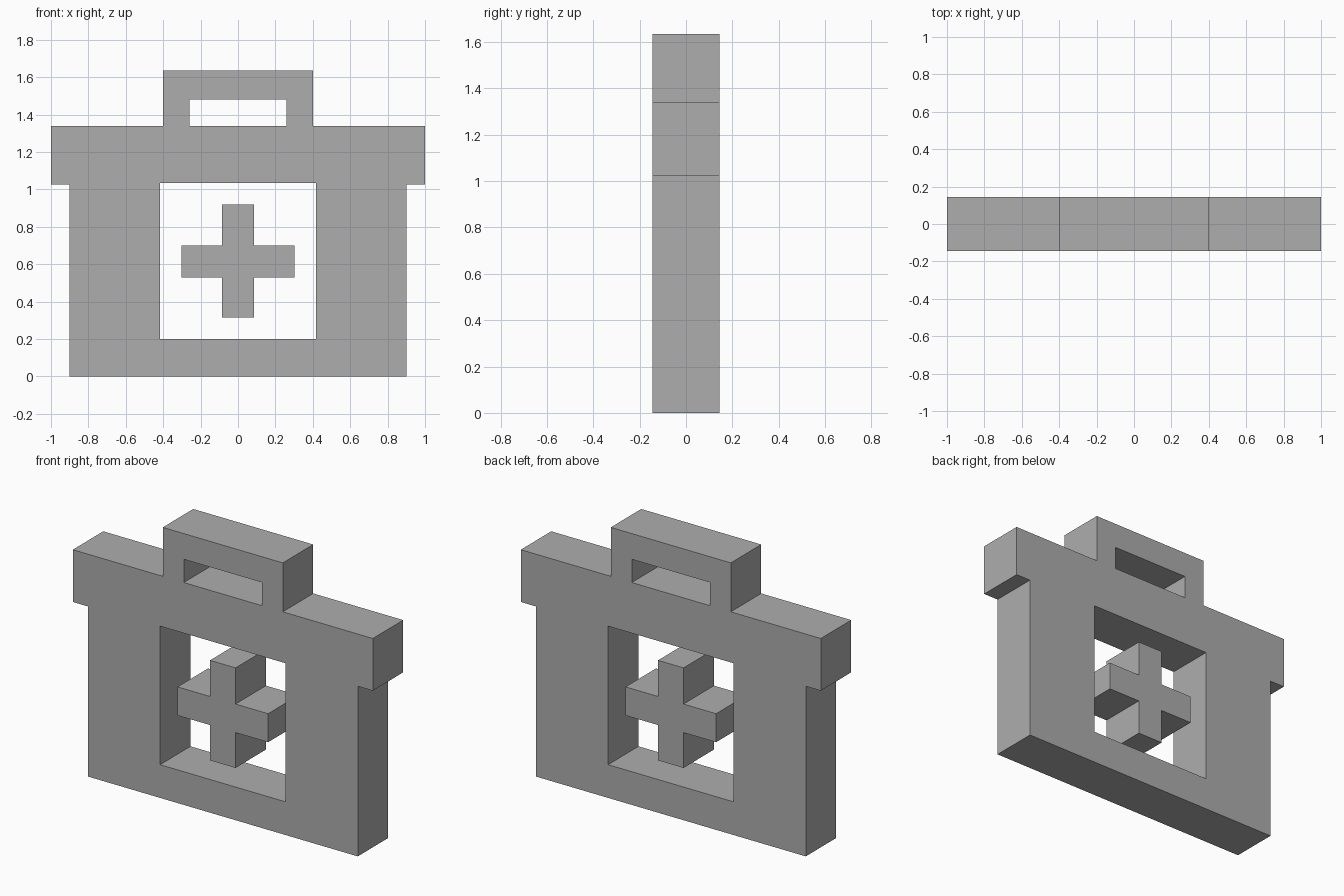
import bpy
import bmesh

cube = bpy.data.objects.get("Cube")
if cube:
    bpy.data.objects.remove(cube, do_unlink=True)

DEPTH = 0.29

grey = bpy.data.materials.new("plain grey")
grey.use_nodes = True
grey.diffuse_color = (0.42, 0.42, 0.42, 1)
grey.node_tree.nodes["Principled BSDF"].inputs["Base Color"].default_value = grey.diffuse_color


def mirrored(half):
    """Close a right-hand half profile by mirroring it across x = 0."""
    return half + [(-x, z) for x, z in reversed(half)]


def slab(name, loops):
    """Fill the loops (outline first, then holes) and thicken them along y."""
    bm = bmesh.new()
    edges = []
    for loop in loops:
        verts = [bm.verts.new((x, 0, z)) for x, z in loop]
        edges += [bm.edges.new((a, b)) for a, b in zip(verts, verts[1:] + verts[:1])]
    bmesh.ops.triangle_fill(bm, edges=edges, use_beauty=True, normal=(0, -1, 0))
    bmesh.ops.recalc_face_normals(bm, faces=bm.faces)
    mesh = bpy.data.meshes.new(name)
    bm.to_mesh(mesh)
    bm.free()
    mesh.materials.append(grey)
    obj = bpy.data.objects.new(name, mesh)
    bpy.context.collection.objects.link(obj)
    thick = obj.modifiers.new("thickness", 'SOLIDIFY')
    thick.thickness = DEPTH
    thick.offset = 0
    return obj


# Case with overhanging lid and carrying handle, pierced by window and grip
outline = mirrored([(0.9, 0), (0.9, 1.025), (1, 1.025), (1, 1.34), (0.4, 1.34), (0.4, 1.635)])
window = mirrored([(0.418, 0.2), (0.418, 1.035)])
grip_hole = mirrored([(0.26, 1.34), (0.26, 1.48)])
slab("case_with_handle", [outline, window, grip_hole])

# Free-standing cross inside the window
cross = mirrored([(0.085, 0.315), (0.085, 0.528), (0.302, 0.528),
                  (0.302, 0.7), (0.085, 0.7), (0.085, 0.918)])
slab("cross", [cross])
